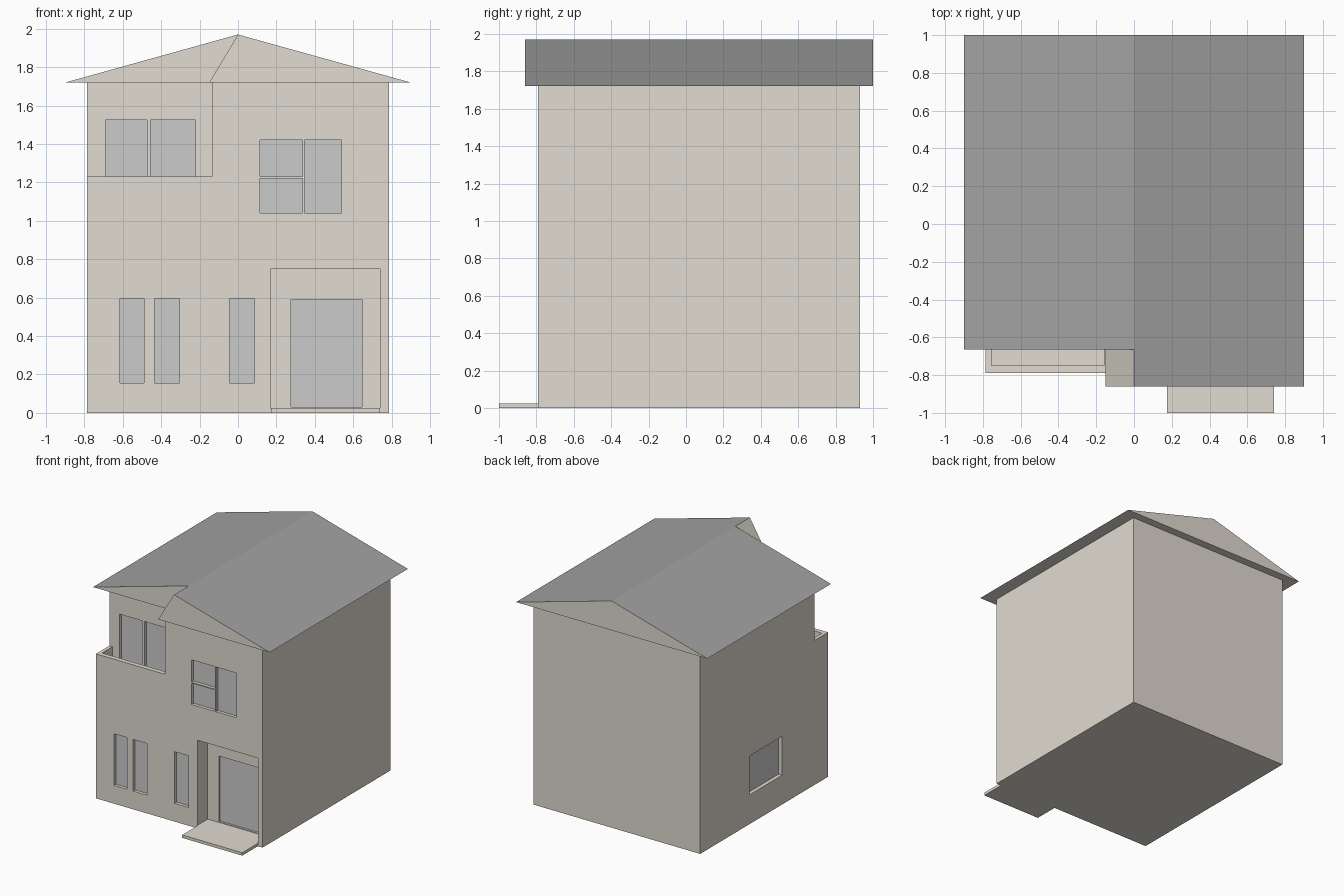
import bpy

if "Cube" in bpy.data.objects:
    bpy.data.objects.remove(bpy.data.objects["Cube"])


def material(name, rgb):
    m = bpy.data.materials.new(name)
    m.diffuse_color = (*rgb, 1)
    m.use_nodes = True
    m.node_tree.nodes["Principled BSDF"].inputs["Base Color"].default_value = m.diffuse_color
    return m


WALL = material("warm_plaster", (0.75, 0.71, 0.635))
ROOF = material("dark_roofing", (0.36, 0.36, 0.36))
GLASS = material("grey_glass", (0.69, 0.69, 0.69))


def mesh_object(name, verts, faces, *mats):
    me = bpy.data.meshes.new(name)
    me.from_pydata(verts, [], faces)
    for m in mats:
        me.materials.append(m)
    ob = bpy.data.objects.new(name, me)
    bpy.context.collection.objects.link(ob)
    return ob


def box(name, x, y, z, mat):
    verts = [(a, b, c) for c in z for a, b in
             ((x[0], y[0]), (x[1], y[0]), (x[1], y[1]), (x[0], y[1]))]
    faces = [(3, 2, 1, 0), (4, 5, 6, 7)]
    faces += [(i, (i + 1) % 4, (i + 1) % 4 + 4, i + 4) for i in range(4)]
    return mesh_object(name, verts, faces, mat)


def cut(target, x, y, z):
    cutter = box("cutter", x, y, z, WALL)
    cutter.hide_render = True
    mod = target.modifiers.new("cut", 'BOOLEAN')
    mod.operation = 'DIFFERENCE'
    mod.solver = 'EXACT'
    mod.object = cutter
    bpy.context.view_layer.objects.active = target
    bpy.ops.object.modifier_apply(modifier=mod.name)
    bpy.data.objects.remove(cutter, do_unlink=True)


def front_window(name, x, z, wall_y, depth=0.03):
    """Recess a pocket into a front-facing wall and set a pane in it."""
    cut(house, x, (wall_y - 0.02, wall_y + depth), z)
    y = wall_y + depth - 0.003
    box(name, x, (y, y + 0.006), z, GLASS)


def gable(name, left, right, y, left_slope_is_roof):
    """Triangular roof prism with its ridge at x = 0."""
    ring = [(left, 1.72), (right, 1.72), (0, 1.97)]
    verts = [(px, py, pz) for py in y for px, pz in ring]
    faces = [(0, 1, 2), (5, 4, 3), (0, 3, 4, 1), (1, 4, 5, 2), (2, 5, 3, 0)]
    ob = mesh_object(name, verts, faces, WALL, ROOF)
    ob.data.polygons[3].material_index = 1
    ob.data.polygons[4].material_index = int(left_slope_is_roof)
    return ob


FRONT, SETBACK, PORCH = -0.79, -0.61, -0.65

# House body with the balcony setback, balcony well and porch recess
house = box("house_walls", (-0.785, 0.785), (FRONT, 0.93), (0, 1.72), WALL)
cut(house, (-0.9, -0.135), (-0.9, SETBACK), (1.23, 1.8))
cut(house, (-0.755, -0.16), (-0.75, SETBACK), (1.07, 1.3))
cut(house, (0.17, 0.74), (-0.9, PORCH), (0.025, 0.75))

# Ground floor windows
for i, x in enumerate([(-0.615, -0.49), (-0.435, -0.305), (-0.045, 0.085)]):
    front_window(f"ground_window_{i + 1}", x, (0.155, 0.595), FRONT)

# Upper right window, three panes
front_window("upper_pane_low", (0.115, 0.335), (1.04, 1.22), FRONT)
front_window("upper_pane_high", (0.115, 0.335), (1.23, 1.42), FRONT)
front_window("upper_pane_tall", (0.345, 0.54), (1.04, 1.42), FRONT)

# Balcony doors
front_window("balcony_door_left", (-0.69, -0.475), (1.08, 1.525), SETBACK)
front_window("balcony_door_right", (-0.455, -0.22), (1.08, 1.525), SETBACK)

# Entrance door and step
front_window("entrance_door", (0.275, 0.645), (0.03, 0.59), PORCH, 0.02)
box("entrance_step", (0.175, 0.74), (-1.0, FRONT), (0, 0.025), WALL)

# Left side window
cut(house, (-0.85, -0.75), (-0.17, 0.27), (0.25, 0.58))
box("side_window", (-0.753, -0.747), (-0.17, 0.27), (0.25, 0.58), GLASS)

# Roof and its forward gable
gable("main_roof", -0.9, 0.9, (-0.665, 1.0), True)
gable("front_gable", -0.15, 0.9, (-0.86, -0.665), False)
